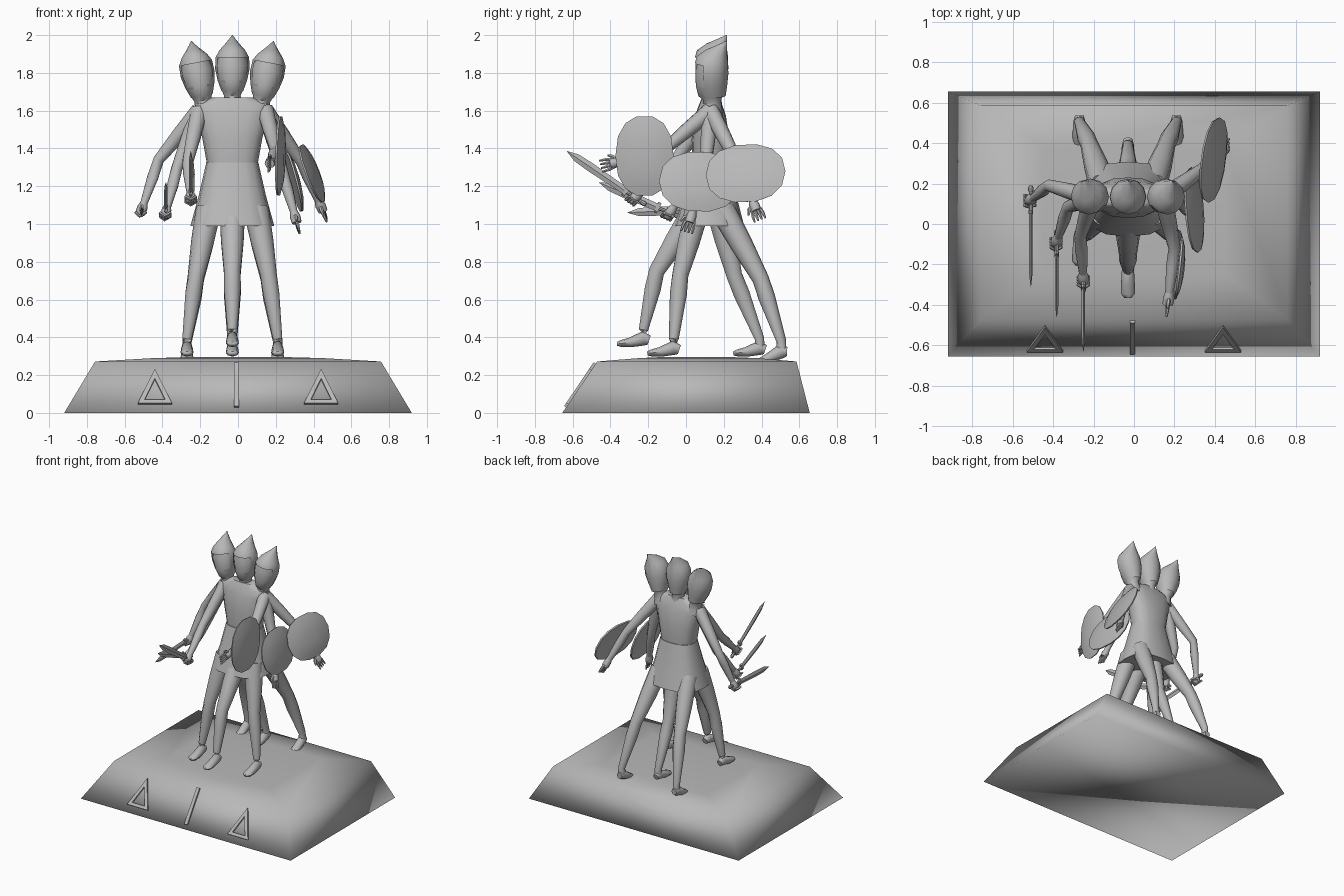
import bpy, bmesh, math
from mathutils import Vector, Matrix

if "Cube" in bpy.data.objects:
    bpy.data.objects.remove(bpy.data.objects["Cube"])

V = Vector
CX = -0.03  # centre line of the figure

stone = bpy.data.materials.new("grey_stone")
stone.diffuse_color = (0.48, 0.48, 0.48, 1)
stone.use_nodes = True
stone.node_tree.nodes["Principled BSDF"].inputs["Base Color"].default_value = stone.diffuse_color


def finish(bm, name, angle=45):
    bmesh.ops.recalc_face_normals(bm, faces=bm.faces)
    me = bpy.data.meshes.new(name)
    bm.to_mesh(me)
    bm.free()
    me.materials.append(stone)
    for p in me.polygons:
        p.use_smooth = True
    if angle:
        me.set_sharp_from_angle(angle=math.radians(angle))
    ob = bpy.data.objects.new(name, me)
    bpy.context.collection.objects.link(ob)
    return ob


def skin(bm, loops, caps=True):
    rows = [[bm.verts.new(p) for p in lp] for lp in loops]
    n = len(rows[0])
    for a, b in zip(rows, rows[1:]):
        for i in range(n):
            j = (i + 1) % n
            bm.faces.new((a[i], a[j], b[j], b[i]))
    if caps:
        bm.faces.new(rows[0])
        bm.faces.new(rows[-1])


def oval(cx, cy, z, rx, ry, n, k=1.0):
    out = []
    for i in range(n):
        a = 2 * math.pi * i / n
        c, s = math.cos(a), math.sin(a)
        out.append(V((cx + rx * math.copysign(abs(c) ** k, c),
                      cy + ry * math.copysign(abs(s) ** k, s), z)))
    return out


def loft(bm, rings, n=12, mat=Matrix(), k=1.0):
    """rings: (cx, cy, z, rx, ry)"""
    skin(bm, [[mat @ p for p in oval(*r, n, k)] for r in rings])


def tube(bm, pts, radii, n=10):
    """limb through points; each radius is one number or (across, up)"""
    pts = [V(p) for p in pts]
    loops = []
    for i, p in enumerate(pts):
        d = pts[min(i + 1, len(pts) - 1)] - pts[max(i - 1, 0)]
        m = Matrix.Translation(p) @ d.to_track_quat('Z', 'Y').to_matrix().to_4x4()
        r = radii[i] if isinstance(radii[i], tuple) else (radii[i],) * 2
        loops.append([m @ q for q in oval(0, 0, 0, r[0], r[1], n)])
    skin(bm, loops)


def axes(x, y, z, o):
    m = Matrix((x, y, z)).transposed().to_4x4()
    m.translation = o
    return m


# plinth: closed block with sloped sides and a slightly domed top, softly shaded
bm = bmesh.new()


def rect(x, y0, y1, z):
    return [V((-x, y0, z)), V((x, y0, z)), V((x, y1, z)), V((-x, y1, z))]


skin(bm, [rect(.92, -.655, .655, 0), rect(.757, -.47, .585, .272),
          rect(.45, -.25, .38, .29), rect(.2, -.1, .2, .297)])
finish(bm, "plinth", None)

# raised signs on the front slope: two triangle frames and a bar
up = V((0, .185, .275)).normalized()
out = V((0, -up.z, up.y))


def frame(name, x, outer, inner=None):
    m = axes(V((1, 0, 0)), up, out, V((x, -.655, 0)))
    b = bmesh.new()
    lay = lambda pts, h: [m @ V((p[0], p[1], h)) for p in pts]
    if inner:
        skin(b, [lay(inner, -.01), lay(outer, -.01), lay(outer, .012), lay(inner, .012), lay(inner, -.01)], False)
    else:
        skin(b, [lay(outer, -.01), lay(outer, .012)])
    finish(b, name, 30)


tri = [(-.09, .055), (.09, .055), (0, .275)]
hole = [(-.055, .078), (.055, .078), (0, .212)]
for x, side in ((-.44, "left"), (.44, "right")):
    frame("triangle_frame_" + side, x, tri, hole)
frame("front_bar", -.008, [(-.013, .035), (.013, .035), (.013, .315), (-.013, .315)])

# torso and skirt
bm = bmesh.new()
loft(bm, [(CX, .13, 1.31, .133, .095), (CX, .13, 1.45, .158, .10), (CX, .13, 1.58, .19, .08),
          (CX, .13, 1.635, .20, .06), (CX, .13, 1.67, .11, .045)], 16, k=.8)
finish(bm, "torso")
bm = bmesh.new()
loft(bm, [(CX, .123, .99, .222, .185), (CX, .127, 1.15, .178, .14),
          (CX, .13, 1.325, .138, .10)], 16, k=.75)
finish(bm, "skirt")

# three helmeted heads, the outer two leaning outwards
for name, dx, z, tilt in (("left", -.145, 1.595, -11), ("middle", 0, 1.62, 0), ("right", .145, 1.595, 11)):
    m = Matrix.Translation((CX + dx, .135, z)) @ Matrix.Rotation(math.radians(tilt), 4, 'Y')
    bm = bmesh.new()
    loft(bm, [(0, .005, -.02, .07, .055), (0, .005, .02, .05, .05), (0, .003, .06, .044, .047),
              (0, -.005, .085, .055, .065), (0, -.003, .14, .075, .08), (0, 0, .22, .086, .085),
              (0, 0, .28, .07, .07)], 12, m)
    finish(bm, "head_" + name)
    bm = bmesh.new()
    loft(bm, [(0, .005, .085, .058, .07), (0, 0, .14, .078, .083), (0, 0, .20, .091, .089),
              (0, 0, .262, .089, .088), (0, .003, .30, .068, .08), (0, .028, .335, .037, .055),
              (0, .055, .358, .018, .028), (0, .08, .38, .002, .003)], 12, m)
    inv = m.inverted()
    face = []
    for f in bm.faces:  # face opening and underside
        c = inv @ f.calc_center_median()
        if c.z < .09 or (c.z < .25 and c.y < -.055):
            face.append(f)
    bmesh.ops.delete(bm, geom=face, context='FACES')
    finish(bm, "helmet_" + name)

# six legs: hip, knee, ankle as (offset from centre line, y, z)
legs = {
    "front_side": ((.125, .06, 1.08), (.192, -.03, .73), (.24, -.065, .39)),
    "back_side": ((.125, .19, 1.08), (.192, .395, .71), (.24, .505, .38)),
    "front_middle": ((0, .05, 1.08), (0, -.155, .75), (0, -.225, .44)),
    "back_middle": ((0, .17, 1.08), (0, .255, .73), (0, .39, .39)),
}
for kind, pts in legs.items():
    for s, side in (((-1, "left"), (1, "right")) if pts[2][0] else ((1, "single"),)):
        hip, knee, ank = (V((CX + s * p[0], p[1], p[2])) for p in pts)
        bm = bmesh.new()
        tube(bm, [hip, hip.lerp(knee, .5), knee, knee.lerp(ank, .3), ank, ank - V((0, 0, .04))],
             [.068, .06, .044, .045, .026, .027])
        # foot
        rise = .04 if kind == "back_side" else 0
        h = ank + V((0, .03, -.055))
        tube(bm, [h, h + V((0, -.03, .01 - rise * .2)), h + V((0, -.10, -.012 - rise * .6)),
                  h + V((0, -.15, -.018 - rise)), h + V((0, -.17, -.02 - rise))],
             [(.022, .025), (.03, .038), (.034, .026), (.034, .018), (.018, .01)], 8)
        finish(bm, "leg_" + kind + "_" + side, 60)


def arm(bm, sh, el, hand):
    f = (hand - el).normalized()
    tube(bm, [sh, sh.lerp(el, .5), el, el.lerp(hand, .35), hand - f * .035],
         [.046, .04, .03, .031, .02])
    return f


# sword arms: elbow, hand, sword pommel, sword tip
shoulder = V((-.205, .13, 1.60))
swords = {
    "back": ((-.42, .19, 1.34), (-.51, .12, 1.075), (-.51, .19, 1.085), (-.51, -.31, 1.06)),
    "middle": ((-.325, .085, 1.29), (-.382, -.085, 1.06), (-.382, -.03, 1.035), (-.382, -.46, 1.22)),
    "front": ((-.265, -.06, 1.33), (-.25, -.27, 1.14), (-.25, -.21, 1.10), (-.25, -.63, 1.385)),
}
for name, pts in swords.items():
    el, hand, pom, tip = (V(p) for p in pts)
    bm = bmesh.new()
    f = arm(bm, shoulder, el, hand)
    tube(bm, [hand - f * .045, hand - f * .015, hand + f * .02, hand + f * .035],
         [.018, .028, .028, .016], 8)
    # curled fingers round the grip
    d = (tip - pom).normalized()
    for i in range(4):
        c = hand + f * .012 + d * (.016 * i - .024)
        tube(bm, [c + V((-.03, 0, 0)), c + f * .024, c + V((.028, 0, 0))], [.008, .01, .008], 6)
    finish(bm, "sword_arm_" + name)
    bm = bmesh.new()
    g = pom + d * .13
    tube(bm, [pom, pom + d * .012, pom + d * .026, pom + d * .03, g],
         [.008, .014, .013, .01, .01], 8)
    tube(bm, [g - d * .008, g + d * .01], [(.012, .03), (.012, .03)], 8)
    tube(bm, [g, pom.lerp(tip, .7), tip - d * .06, tip],
         [(.009, .02), (.009, .024), (.008, .021), (.001, .001)], 4)
    finish(bm, "sword_" + name, 25)

# shield arms: elbow, hand, shield centre
shoulder = V((.145, .13, 1.60))
shields = {
    "back": ((.335, .27, 1.33), (.44, .365, 1.09), (.40, .315, 1.27)),
    "middle": ((.235, .10, 1.28), (.305, .025, 1.03), (.305, .07, 1.225)),
    "front": ((.20, -.12, 1.39), (.17, -.375, 1.325), (.228, -.22, 1.36)),
}
for name, pts in shields.items():
    el, hand, mid = (V(p) for p in pts)
    bm = bmesh.new()
    f = arm(bm, shoulder, el, hand)
    n = V((1, 0, 0))
    n = (n - f * n.dot(f)).normalized()
    u = f.cross(n)
    # open hand
    tube(bm, [hand - f * .045, hand - f * .01, hand + f * .025], [.019, .028, .026], 8)
    for i in range(4):
        o = u * (.017 * i - .0255)
        tube(bm, [hand + f * .01 + o * .8, hand + f * .045 + o * 1.1, hand + f * .08 + o * 1.2],
             [.009, .009, .005], 6)
    t = u if u.y < 0 or name == "front" else -u
    tube(bm, [hand - f * .02, hand + t * .035 + f * .005, hand + t * .048 + f * .03], [.011, .011, .006], 6)
    finish(bm, "shield_arm_" + name)
    # rounded shield, set level in the side view
    side = V((0, 1, 0))
    side = (side - n * side.dot(n)).normalized()
    ry, rz = (.155, .215) if name == "front" else (.213, .165)
    bm = bmesh.new()
    loft(bm, [(0, 0, -.012, ry * .7, rz * .7), (0, 0, -.014, ry * .98, rz * .98), (0, 0, -.004, ry, rz),
              (0, 0, .012, ry * .7, rz * .7), (0, 0, .02, ry * .3, rz * .3)],
         14, axes(side, n.cross(side), n, mid), .88)
    finish(bm, "shield_" + name)
